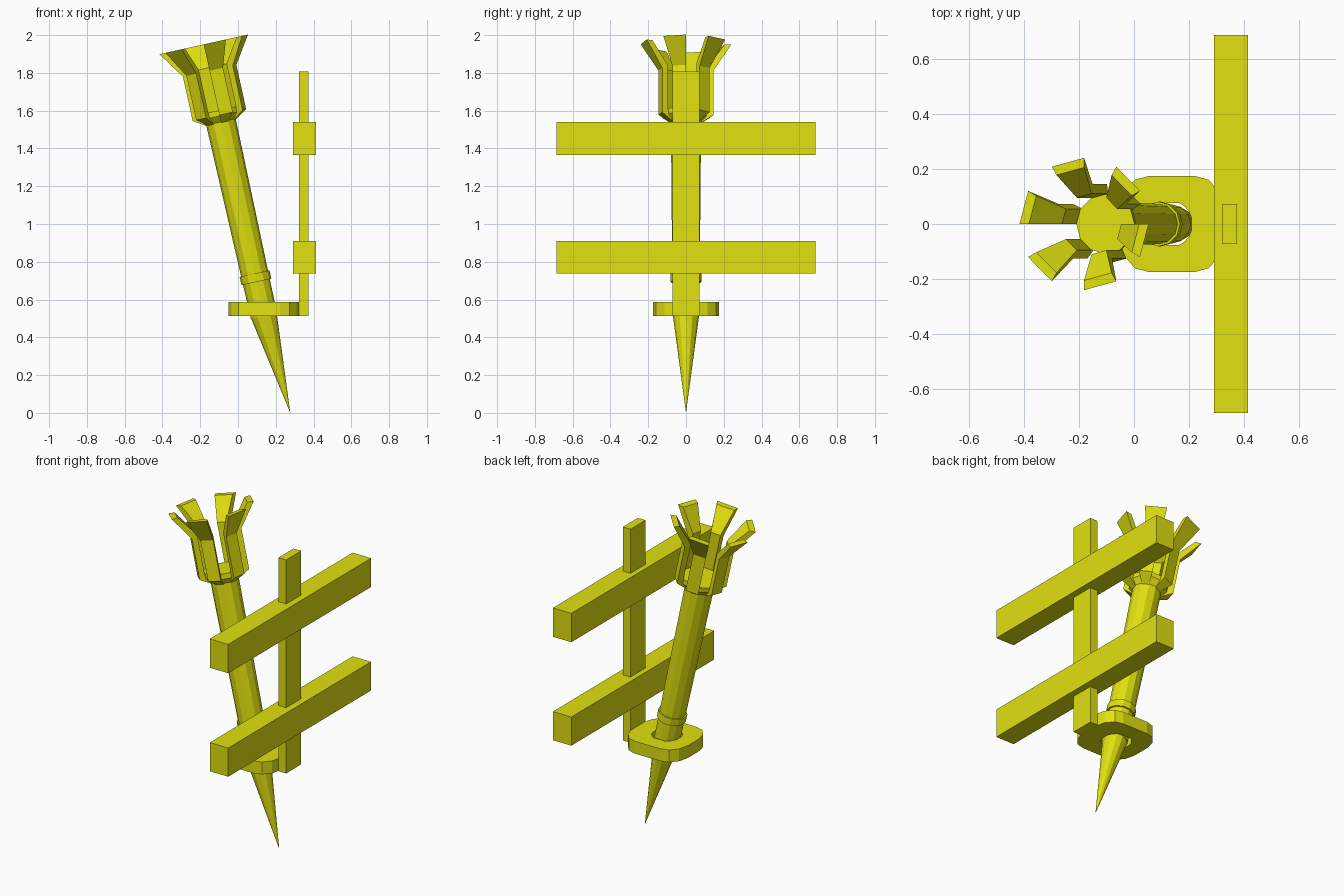
import bpy, bmesh, math
from mathutils import Matrix, Vector

if "Cube" in bpy.data.objects:
    bpy.data.objects.remove(bpy.data.objects["Cube"])

yellow = bpy.data.materials.new("yellow")
yellow.diffuse_color = (0.75, 0.75, 0.005, 1)
yellow.use_nodes = True
yellow.node_tree.nodes["Principled BSDF"].inputs["Base Color"].default_value = yellow.diffuse_color

# Torch frame: local z runs up the leaning shaft
TILT = Matrix.Translation((0.249, 0, 0.01)) @ Matrix.Rotation(math.radians(-12.5), 4, 'Y')
SIDES = 12


def finish(bm, name):
    bmesh.ops.recalc_face_normals(bm, faces=bm.faces)
    me = bpy.data.meshes.new(name)
    bm.to_mesh(me)
    bm.free()
    me.materials.append(yellow)
    ob = bpy.data.objects.new(name, me)
    bpy.context.collection.objects.link(ob)
    return ob


def polar(r, deg, z):
    a = math.radians(deg)
    return TILT @ Vector((r * math.cos(a), r * math.sin(a), z))


def bridge(bm, a, b):
    for i in range(len(a)):
        j = (i + 1) % len(a)
        bm.faces.new((a[i], a[j], b[j], b[i]))


def lathe(name, profile, tip=None):
    """Capped turned part along the torch axis; optional pointed lower end."""
    bm = bmesh.new()
    rings = [[bm.verts.new(polar(r, i * 360 / SIDES, z)) for i in range(SIDES)]
             for r, z in profile]
    for a, b in zip(rings, rings[1:]):
        bridge(bm, a, b)
    bm.faces.new(rings[-1])
    if tip:
        t = bm.verts.new(TILT @ Vector(tip))
        for i in range(SIDES):
            bm.faces.new((t, rings[0][i], rings[0][(i + 1) % SIDES]))
    else:
        bm.faces.new(rings[0])
    return finish(bm, name)


def box(name, lo, hi):
    lo, hi = Vector(lo), Vector(hi)
    bm = bmesh.new()
    bmesh.ops.create_cube(bm, size=1, matrix=Matrix.Translation((lo + hi) / 2)
                          @ Matrix.Diagonal((*(hi - lo), 1)))
    return finish(bm, name)


# Torch shaft, pointed end, band and cup
lathe("shaft", [(0.071, 0.515), (0.08, 1.57)])
lathe("spike", [(0.069, 0.515)], tip=(0.025, 0, -0.016))
lathe("band", [(0.081, 0.70), (0.081, 0.745)])
lathe("cup", [(0.078, 1.565), (0.108, 1.60), (0.108, 1.63)])

# Six flared prongs, each one twelfth of a turn wide
PRONG = [(0.08, 1.563), (0.145, 1.605), (0.145, 1.845), (0.24, 1.988),
         (0.205, 1.988), (0.11, 1.862), (0.11, 1.62), (0.07, 1.59)]
for k in range(6):
    bm = bmesh.new()
    sides = [[bm.verts.new(polar(r, k * 60 + d, z)) for r, z in PRONG] for d in (30, 60)]
    bridge(bm, *sides)
    for s in sides:             # side walls as three quads
        for i in range(3):
            bm.faces.new((s[i], s[i + 1], s[6 - i], s[7 - i]))
    finish(bm, f"prong_{k + 1}")

# Collar: rounded plate with a round hole
CX, HOLE = 0.137, 0.085
quad = [(0.187, 0.055), (0.172, 0.115), (0.135, 0.16), (0.085, 0.174)]
outline = (quad + [(-x, y) for x, y in reversed(quad)]
           + [(-x, -y) for x, y in quad] + [(x, -y) for x, y in reversed(quad)])
inner = [(HOLE * math.cos(a) - 0.01, HOLE * math.sin(a))
         for a in (math.atan2(y, x) for x, y in outline)]
bm = bmesh.new()
loops = [[bm.verts.new((CX + x, y, z)) for x, y in pts]
         for pts, z in ((outline, 0.512), (outline, 0.587), (inner, 0.587), (inner, 0.512))]
for i in range(4):
    bridge(bm, loops[i], loops[(i + 1) % 4])
finish(bm, "collar")

# Bracket post and two cross planks
box("post", (0.322, -0.072, 0.512), (0.374, 0.072, 1.808))
box("lower_plank", (0.29, -0.685, 0.737), (0.414, 0.685, 0.911))
box("upper_plank", (0.29, -0.685, 1.365), (0.414, 0.685, 1.54))
